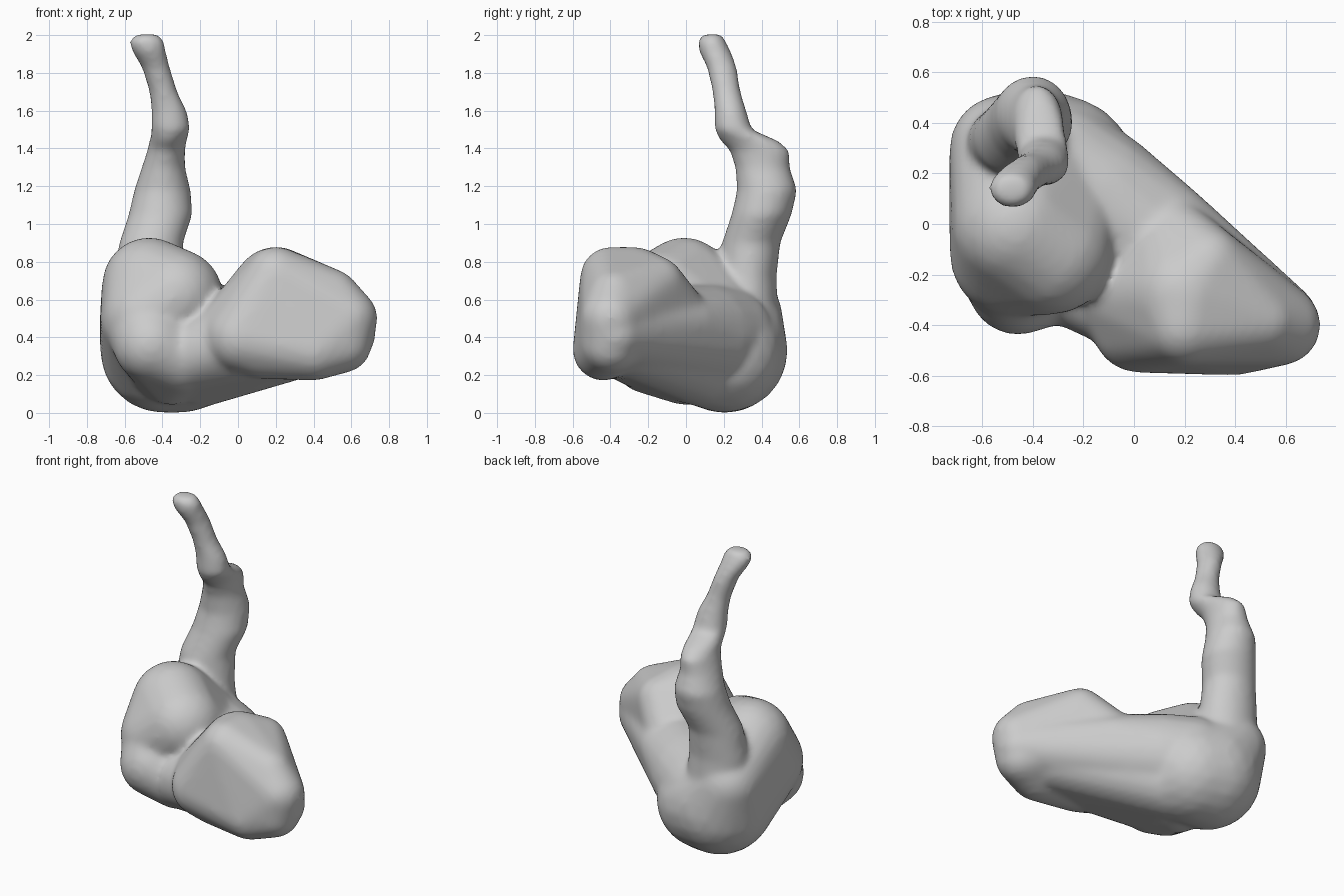
import bpy, bmesh, math
from mathutils import Vector

cube = bpy.data.objects.get("Cube")
if cube:
    bpy.data.objects.remove(cube, do_unlink=True)

grey = bpy.data.materials.new("plain grey")
grey.use_nodes = True
grey.diffuse_color = (0.6, 0.6, 0.6, 1)
grey.node_tree.nodes["Principled BSDF"].inputs["Base Color"].default_value = (0.6, 0.6, 0.6, 1)

# Unit ball whose points are reused for every blob
ball = bmesh.new()
bmesh.ops.create_icosphere(ball, subdivisions=3, radius=1)
ball_points = [v.co.copy() for v in ball.verts]
ball.free()


def blob(bm, balls):
    """Add the convex skin stretched around a group of balls (x, y, z, radius)."""
    verts = [bm.verts.new(Vector((x, y, z)) + p * r) for x, y, z, r in balls for p in ball_points]
    bmesh.ops.convex_hull(bm, input=verts)
    inner = [v for v in verts if v.is_valid and not v.link_faces]
    bmesh.ops.delete(bm, geom=inner, context="VERTS")


def stalk(bm, rings, sides=24):
    """Loft a tube through level oval rings (z, x min, x max, y min, y max)."""
    loops = []
    for z, x0, x1, y0, y1 in rings:
        loops.append([bm.verts.new(((x0 + x1) / 2 + (x1 - x0) / 2 * math.cos(a),
                                    (y0 + y1) / 2 + (y1 - y0) / 2 * math.sin(a), z))
                      for a in (math.tau * i / sides for i in range(sides))])
    for low, high in zip(loops, loops[1:]):
        for i in range(sides):
            j = (i + 1) % sides
            bm.faces.new((low[i], low[j], high[j], high[i]))
    bm.faces.new(loops[0][::-1])
    bm.faces.new(loops[-1])


bm = bmesh.new()
# Tall lobe under the stalk
blob(bm, [(-.40, .21, .33, .33), (-.30, .20, .31, .31), (-.20, .10, .26, .23),
          (-.47, -.01, .68, .25), (-.33, -.11, .62, .25), (-.48, -.12, .50, .25),
          (-.52, .30, .52, .21)])
# Low bulge at the front of the tall lobe
blob(bm, [(-.46, -.24, .36, .20), (-.30, -.20, .29, .19), (-.50, -.10, .52, .23), (-.35, 0, .25, .21)])
# Bridge along the back
blob(bm, [(-.30, .18, .38, .30), (-.15, .10, .40, .28), (.15, 0, .46, .16),
          (.35, -.27, .44, .22), (.58, -.38, .42, .15)])
# Underside joining the lobes
blob(bm, [(-.20, .10, .26, .23), (-.30, -.18, .30, .20), (.02, -.35, .38, .18),
          (.12, -.35, .36, .18), (.35, -.30, .39, .20)])
# Broad side lobe
blob(bm, [(.20, -.28, .65, .23), (.29, -.16, .68, .15), (.20, -.40, .72, .16),
          (.40, -.44, .33, .16), (.02, -.40, .40, .19), (.12, -.40, .35, .17),
          (.58, -.40, .50, .16), (.55, -.40, .37, .16), (.50, -.38, .62, .14),
          (.12, -.02, .50, .15), (-.05, -.28, .42, .18)])
# Kinked stalk rising from the back
stalk(bm, [(.50, -.66, -.25, .12, .49), (.72, -.66, -.28, .17, .48), (.90, -.63, -.29, .19, .50),
           (1.05, -.58, -.24, .24, .56), (1.18, -.55, -.25, .27, .59), (1.30, -.51, -.28, .26, .55),
           (1.39, -.48, -.28, .23, .55), (1.44, -.47, -.27, .18, .49), (1.50, -.46, -.25, .15, .35),
           (1.60, -.46, -.27, .15, .32), (1.70, -.47, -.32, .14, .29), (1.83, -.51, -.36, .11, .27),
           (1.91, -.56, -.38, .07, .24), (1.97, -.58, -.39, .06, .21), (2.005, -.54, -.42, .09, .19)])
bmesh.ops.recalc_face_normals(bm, faces=bm.faces)

mesh = bpy.data.meshes.new("lobed_body_with_stalk")
bm.to_mesh(mesh)
bm.free()
body = bpy.data.objects.new("lobed_body_with_stalk", mesh)
bpy.context.collection.objects.link(body)
mesh.materials.append(grey)

# Fuse everything into one soft skin
remesh = body.modifiers.new("Fuse", "REMESH")
remesh.mode = "VOXEL"
remesh.voxel_size = 0.018
remesh.use_smooth_shade = True
soften = body.modifiers.new("Soften", "SMOOTH")
soften.factor = 0.5
soften.iterations = 14
